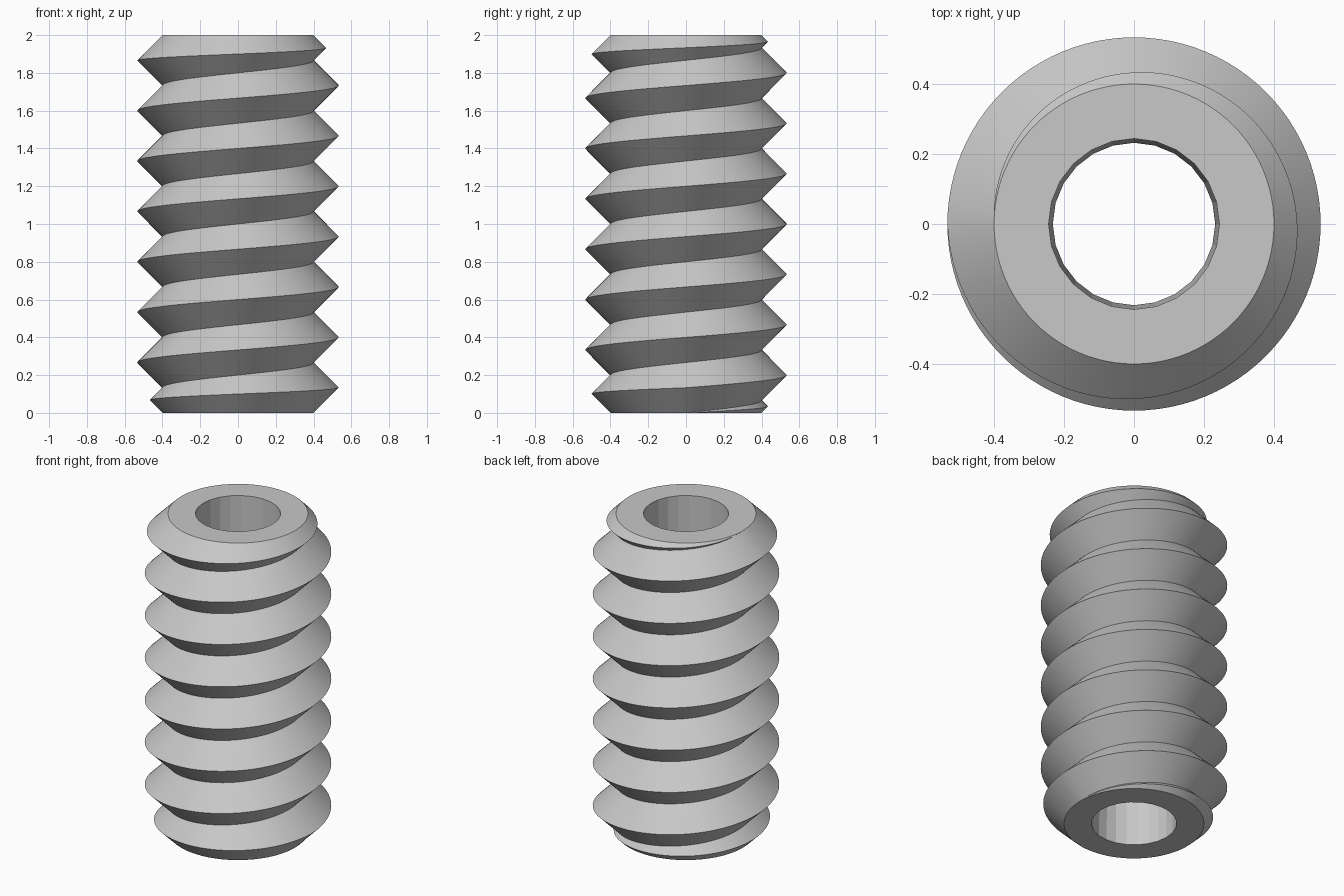
import bpy, bmesh
from math import pi, cos, sin

cube = bpy.data.objects.get("Cube")
if cube:
    bpy.data.objects.remove(cube)

HEIGHT = 2.0
TURNS = 7.5
PITCH = HEIGHT / TURNS
ROOT = 0.4            # thread root radius, also the end face radius
BORE_END, BORE_WAIST = 0.244, 0.232
BORE_SIDES = 24
STEPS = 96


def clamp(z):
    return max(0.0, min(HEIGHT, z))


def bore_radius(radius, angle):
    """Radius of a flat-sided bore at the given angle."""
    side = 2 * pi / BORE_SIDES
    return radius * cos(side / 2) / cos(angle % side - side / 2)


def section(angle):
    """Radius and height points of the wall cut at one angle."""
    rise = PITCH * angle / (2 * pi)
    roots = [clamp(rise + k * PITCH) for k in range(-1, 9)]
    end = bore_radius(BORE_END, angle)
    waist = (bore_radius(BORE_WAIST, angle), HEIGHT / 2)
    points = [waist, (end, 0.0), (ROOT, roots[0])]
    # 45 degree V thread; clamped roots also give the chamfered ends
    for low, high in zip(roots, roots[1:]):
        points.append((ROOT + (high - low) / 2, (low + high) / 2))
        points.append((ROOT, high))
    return points + [(end, HEIGHT), waist]


# Threaded sleeve: sweep the section once around, rising by one pitch
bm = bmesh.new()
columns = []
for i in range(STEPS + 1):
    a = 2 * pi * i / STEPS
    columns.append([bm.verts.new((r * cos(a), r * sin(a), z)) for r, z in section(a)])
for left, right in zip(columns, columns[1:]):
    for j in range(len(left) - 1):
        bm.faces.new((left[j], right[j], right[j + 1], left[j + 1]))
bmesh.ops.remove_doubles(bm, verts=bm.verts, dist=0.0001)
bmesh.ops.recalc_face_normals(bm, faces=bm.faces)
mesh = bpy.data.meshes.new("threaded_sleeve")
bm.to_mesh(mesh)
bm.free()

# Plain grey metal
metal = bpy.data.materials.new("grey_metal")
metal.use_nodes = True
colour = (0.58, 0.58, 0.58, 1.0)
metal.diffuse_color = colour
metal.node_tree.nodes["Principled BSDF"].inputs["Base Color"].default_value = colour
mesh.materials.append(metal)

sleeve = bpy.data.objects.new("threaded_sleeve", mesh)
bpy.context.collection.objects.link(sleeve)
bpy.ops.object.select_all(action="DESELECT")
sleeve.select_set(True)
bpy.context.view_layer.objects.active = sleeve
bpy.ops.object.shade_smooth_by_angle(angle=pi / 18)
